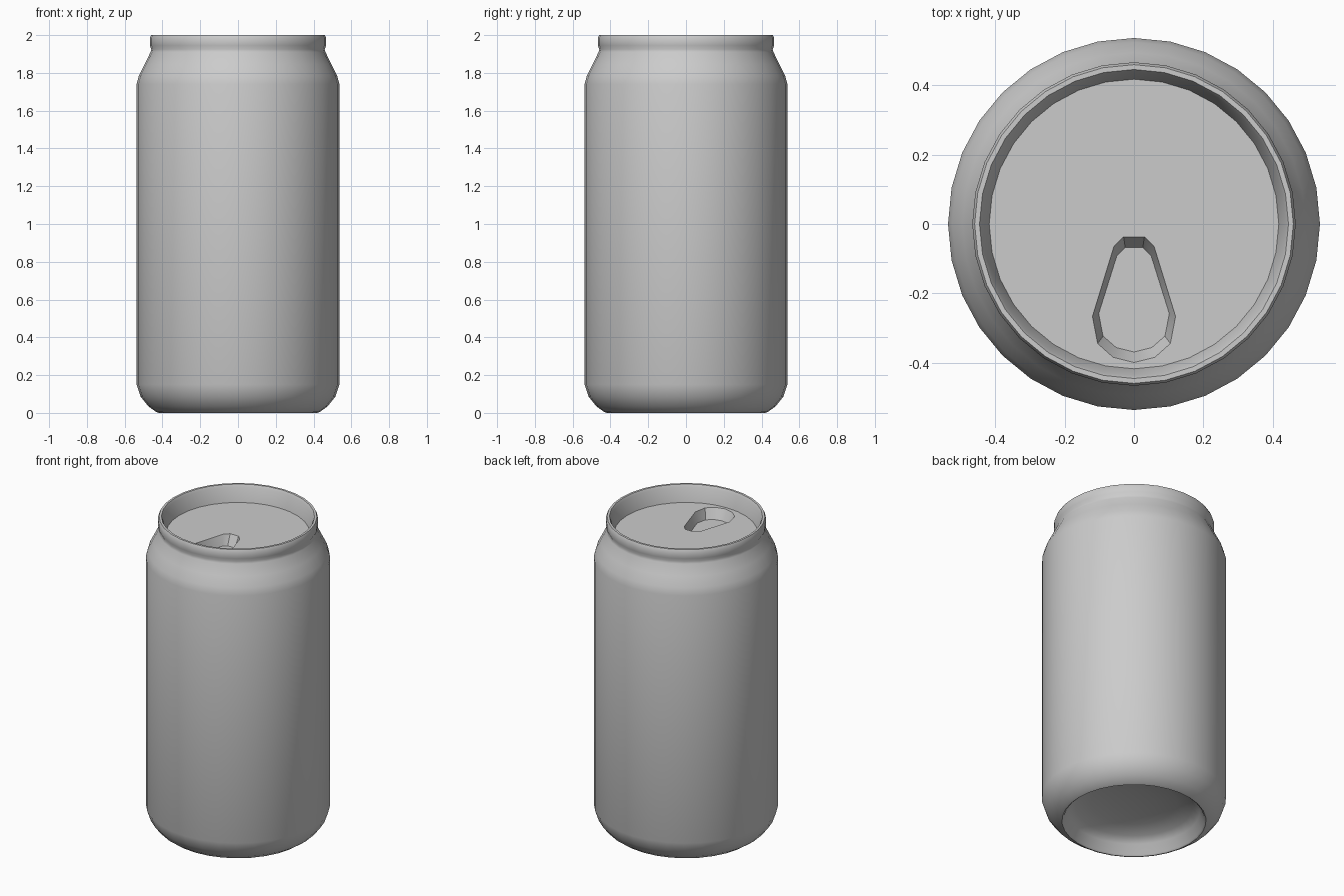
import bpy, bmesh, math

if "Cube" in bpy.data.objects:
    bpy.data.objects.remove(bpy.data.objects["Cube"])

SEG = 32
LID_Z, LID_R = 1.895, 0.418


def finish(name, bm, angle):
    bmesh.ops.recalc_face_normals(bm, faces=bm.faces)
    mesh = bpy.data.meshes.new(name)
    bm.to_mesh(mesh)
    bm.free()
    ob = bpy.data.objects.new(name, mesh)
    bpy.context.collection.objects.link(ob)
    bpy.ops.object.select_all(action='DESELECT')
    ob.select_set(True)
    bpy.context.view_layer.objects.active = ob
    bpy.ops.object.shade_smooth_by_angle(angle=math.radians(angle))
    return ob


def ring(bm, r, z):
    return [bm.verts.new((r * math.cos(2 * math.pi * i / SEG),
                          r * math.sin(2 * math.pi * i / SEG), z)) for i in range(SEG)]


def bridge(bm, a, b):
    n = len(a)
    for i in range(n):
        j = (i + 1) % n
        bm.faces.new((a[i], a[j], b[j], b[i]))


# Can body: domed underside, side wall, neck and rolled rim
profile = [(0.13, 0.135), (0.25, 0.12), (0.34, 0.095), (0.385, 0.065), (0.41, 0.008),
           (0.42, 0.0), (0.435, 0.006), (0.475, 0.035), (0.515, 0.085), (0.537, 0.15),
           (0.537, 1.74), (0.525, 1.785), (0.495, 1.845), (0.463, 1.91), (0.459, 1.925),
           (0.467, 1.945), (0.467, 1.985), (0.46, 2.0), (0.446, 2.0), (0.438, 1.985),
           (LID_R, LID_Z)]
bm = bmesh.new()
rings = [ring(bm, r, z) for r, z in profile]
for a, b in zip(rings, rings[1:]):
    bridge(bm, a, b)
centre = bm.verts.new((0, 0, 0.14))
for i in range(SEG):
    bm.faces.new((centre, rings[0][(i + 1) % SEG], rings[0][i]))
finish("can_body", bm, 50)

# Lid: disc with a sunken teardrop mouth
half = [(0.03, -0.037), (0.058, -0.065), (0.12, -0.267), (0.105, -0.345), (0.06, -0.385)]
outline = half + [(0, -0.4)] + [(-x, y) for x, y in reversed(half)]
bm = bmesh.new()
outer = ring(bm, LID_R, LID_Z)
mouth = [bm.verts.new((x, y, LID_Z)) for x, y in outline]
edges = [bm.edges.new((loop[i - 1], loop[i])) for loop in (outer, mouth) for i in range(len(loop))]
bmesh.ops.triangle_fill(bm, edges=edges, use_beauty=True, normal=(0, 0, 1))
floor = [bm.verts.new((x * 0.85, -0.22 + (y + 0.22) * 0.83, LID_Z - 0.065)) for x, y in outline]
bridge(bm, mouth, floor)
bm.faces.new(floor)
finish("lid", bm, 35)
